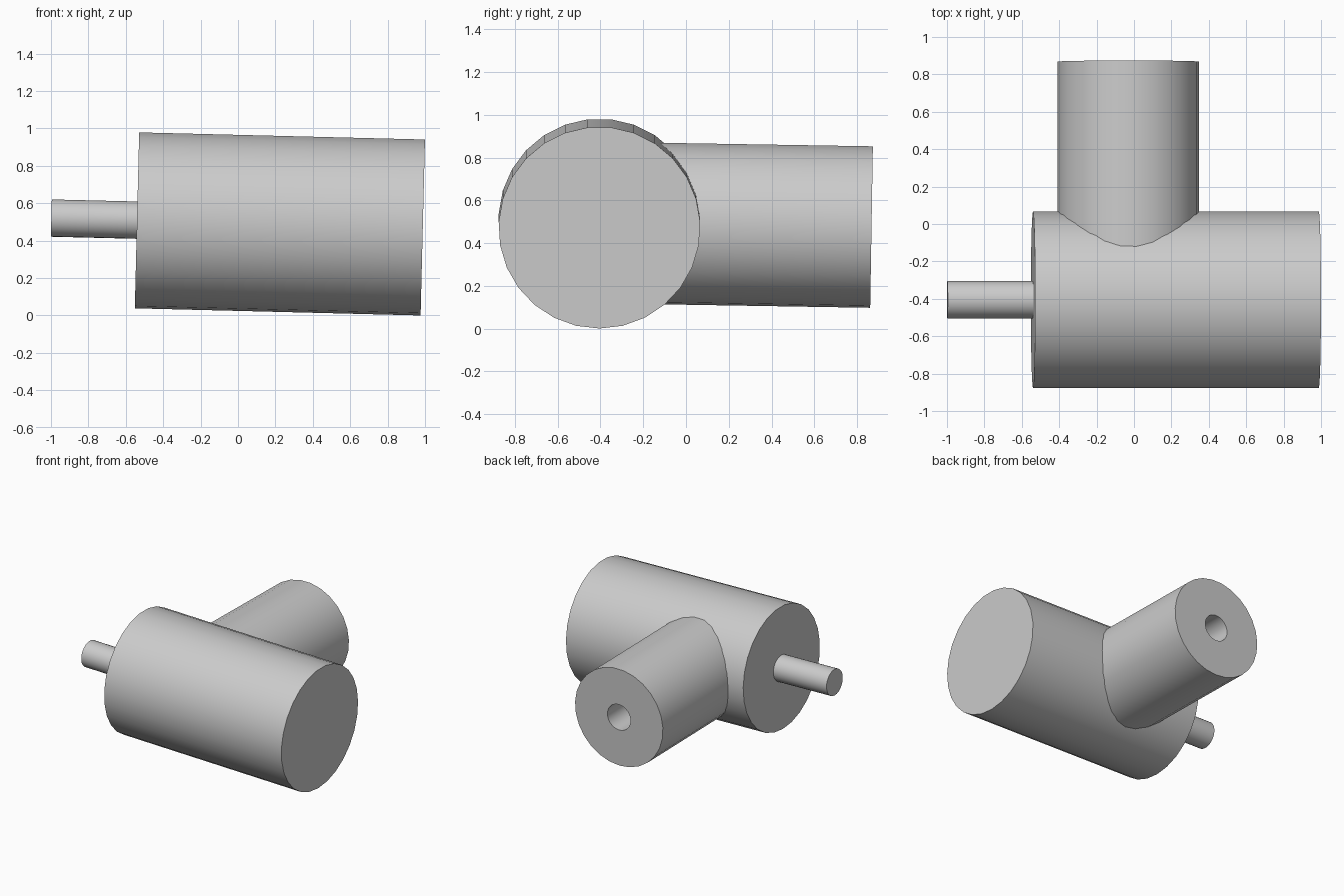
import bpy, bmesh, math
from mathutils import Vector

cube = bpy.data.objects.get("Cube")
if cube:
    bpy.data.objects.remove(cube, do_unlink=True)

SIDES = 27

grey = bpy.data.materials.new("plain grey")
grey.use_nodes = True
colour = (0.6, 0.6, 0.6, 1)
grey.diffuse_color = colour
grey.node_tree.nodes["Principled BSDF"].inputs["Base Color"].default_value = colour


def lathe(name, start, end, radius, bore=None):
    """Closed cylinder between two points, with an optional (radius, depth) blind bore at the end."""
    start, end = Vector(start), Vector(end)
    axis = (end - start).normalized()
    length = (end - start).length
    side = axis.cross(Vector((0, 0, -1))).normalized()
    down = side.cross(axis)
    profile = [(0, radius), (length, radius)]
    if bore:
        profile += [(length, bore[0]), (length - bore[1], bore[0])]

    bm = bmesh.new()
    rings = []
    for along, r in profile:
        ring = []
        for i in range(SIDES):
            a = math.tau * i / SIDES
            offset = down * math.cos(a) + side * math.sin(a)
            ring.append(bm.verts.new(start + axis * along + offset * r))
        rings.append(ring)
    for a, b in zip(rings, rings[1:]):
        for i in range(SIDES):
            j = (i + 1) % SIDES
            bm.faces.new((a[i], a[j], b[j], b[i]))
    bm.faces.new(rings[0][::-1])
    bm.faces.new(rings[-1])

    mesh = bpy.data.meshes.new(name)
    bm.to_mesh(mesh)
    bm.free()
    mesh.materials.append(grey)
    obj = bpy.data.objects.new(name, mesh)
    bpy.context.collection.objects.link(obj)
    bpy.ops.object.select_all(action="DESELECT")
    obj.select_set(True)
    bpy.context.view_layer.objects.active = obj
    bpy.ops.object.shade_smooth_by_angle(angle=math.radians(30))
    return obj


# Large drum, slightly tilted along its length
lathe("main_drum", (-0.54, -0.405, 0.51), (0.988, -0.405, 0.472), 0.472)

# Thin peg on the drum's right end
lathe("end_peg", (-0.5, -0.405, 0.509), (-0.998, -0.405, 0.521), 0.1)

# Side branch running back out of the drum, with a blind socket in its end
lathe("side_branch", (-0.03, -0.405, 0.497), (-0.03, 0.868, 0.476), 0.379, bore=(0.1, 0.46))
